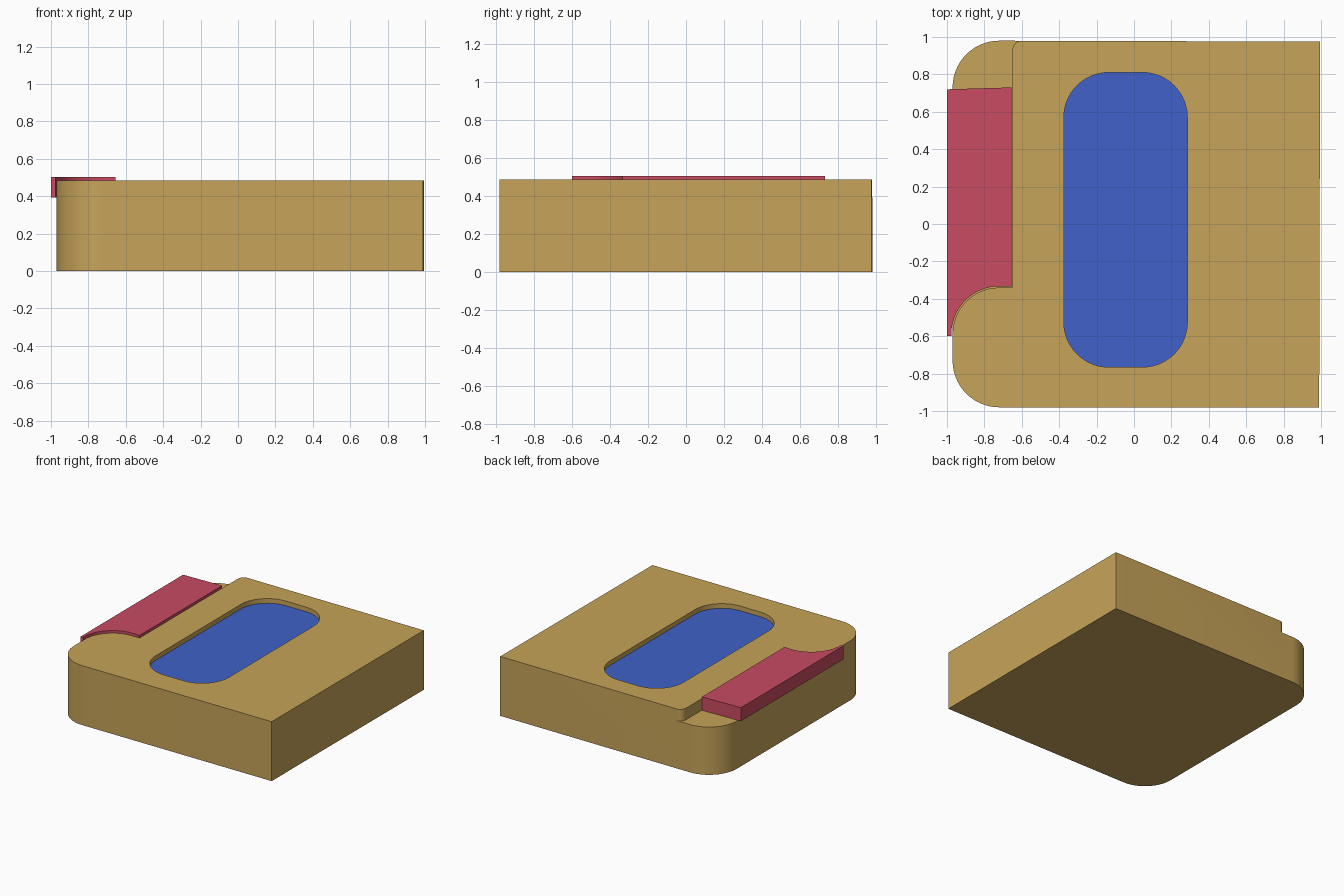
import bpy, bmesh
from math import radians, sin, cos

if "Cube" in bpy.data.objects:
    bpy.data.objects.remove(bpy.data.objects["Cube"])


def arc(cx, cy, r, a0, a1, n=16):
    pts = []
    for i in range(n + 1):
        a = radians(a0 + (a1 - a0) * i / n)
        pts.append((cx + r * cos(a), cy + r * sin(a)))
    return pts


def rounded_rect(x0, x1, y0, y1, r):
    return (arc(x1 - r, y1 - r, r, 0, 90) + arc(x0 + r, y1 - r, r, 90, 180)
            + arc(x0 + r, y0 + r, r, 180, 270) + arc(x1 - r, y0 + r, r, 270, 360))


def prism(name, outline, z0, z1, color=None):
    bm = bmesh.new()
    base = bm.faces.new([bm.verts.new((x, y, z0)) for x, y in outline])
    top = bmesh.ops.extrude_face_region(bm, geom=[base])["geom"]
    for v in top:
        if isinstance(v, bmesh.types.BMVert):
            v.co.z = z1
    bmesh.ops.recalc_face_normals(bm, faces=bm.faces[:])
    mesh = bpy.data.meshes.new(name)
    bm.to_mesh(mesh)
    bm.free()
    obj = bpy.data.objects.new(name, mesh)
    bpy.context.collection.objects.link(obj)
    if color:
        mat = bpy.data.materials.new(name + "_color")
        mat.diffuse_color = (*color, 1)
        mat.use_nodes = True
        mat.node_tree.nodes["Principled BSDF"].inputs["Base Color"].default_value = mat.diffuse_color
        mesh.materials.append(mat)
    return obj


def select(obj):
    bpy.ops.object.select_all(action='DESELECT')
    obj.select_set(True)
    bpy.context.view_layer.objects.active = obj


def cut(obj, cutter):
    mod = obj.modifiers.new("cut", 'BOOLEAN')
    mod.operation = 'DIFFERENCE'
    mod.solver = 'EXACT'
    mod.object = cutter
    select(obj)
    bpy.ops.object.modifier_apply(modifier=mod.name)
    bpy.data.objects.remove(cutter)


TOP, STEP, RECESS = 0.485, 0.39, 0.447

# body block, rounded on the left corners only
outline = [(0.99, -0.98), (0.995, 0.975)] + arc(-0.72, 0.73, 0.25, 90, 180) \
    + arc(-0.72, -0.73, 0.25, 180, 270)
body = prism("body", outline, 0, TOP, (0.57, 0.37, 0.10))

# lowered step along the left edge
step = arc(-0.72, -0.59, 0.25, 180, 90) + [(-0.65, -0.34)] \
    + arc(-0.60, 0.93, 0.05, 180, 90, 8) + [(-0.60, 1.1), (-1.1, 1.1), (-1.1, -0.59)]
cut(body, prism("step_cutter", step, STEP, 0.6))

# shallow window recess with a blue floor panel
cut(body, prism("recess_cutter", rounded_rect(-0.375, 0.285, -0.765, 0.81, 0.24), RECESS - 0.005, 0.6))
panel = prism("window_panel", rounded_rect(-0.375, 0.285, -0.765, 0.81, 0.24),
              RECESS - 0.005, RECESS, (0.05, 0.12, 0.58))

# side bar lying on the step, hugging the rounded shoulder
bar_outline = [(-1.0, -0.60)] + arc(-0.72, -0.59, 0.257, 182, 90) \
    + [(-0.655, -0.335), (-0.655, 0.73), (-1.0, 0.72)]
bar = prism("side_bar", bar_outline, STEP + 0.003, 0.503, (0.58, 0.07, 0.12))

for obj in (body, panel, bar):
    select(obj)
    bpy.ops.object.shade_smooth_by_angle(angle=radians(30))
